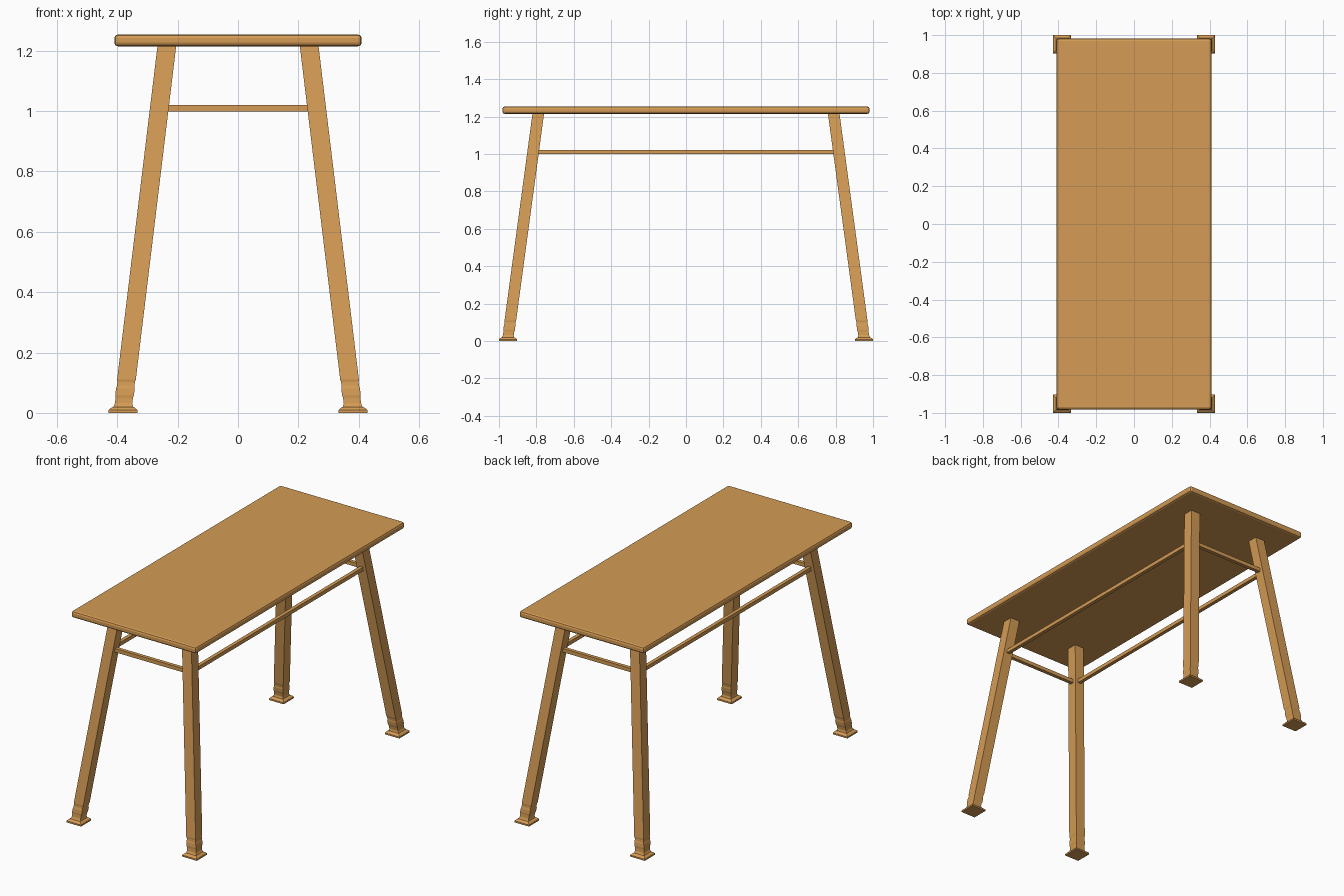
import bpy, bmesh

if "Cube" in bpy.data.objects:
    bpy.data.objects.remove(bpy.data.objects["Cube"])

wood = bpy.data.materials.new("warm wood")
wood.diffuse_color = (0.66, 0.33, 0.09, 1)
wood.use_nodes = True
wood.node_tree.nodes["Principled BSDF"].inputs["Base Color"].default_value = wood.diffuse_color

def finish(name, bm):
    bmesh.ops.recalc_face_normals(bm, faces=bm.faces)
    me = bpy.data.meshes.new(name)
    bm.to_mesh(me)
    bm.free()
    me.materials.append(wood)
    ob = bpy.data.objects.new(name, me)
    bpy.context.collection.objects.link(ob)
    return ob

def box(name, lo, hi):
    bm = bmesh.new()
    bmesh.ops.create_cube(bm, size=1)
    for v in bm.verts:
        for i in range(3):
            v.co[i] = hi[i] if v.co[i] > 0 else lo[i]
    return finish(name, bm)

# Tabletop with a softened edge
top = box("tabletop", (-0.41, -0.982, 1.215), (0.41, 0.982, 1.254))
bev = top.modifiers.new("edge", "BEVEL")
bev.width = 0.012
bev.segments = 2

# Splayed leg axis at a given height
def axis(z):
    return 0.383 - 0.121 * z, 0.954 - 0.135 * z

# Leg: square sections (height, half width) with a turned ankle and flared foot
sections = [(0, 0.048), (0.009, 0.048), (0.016, 0.041), (0.02, 0.033),
            (0.032, 0.0285), (0.05, 0.029), (0.06, 0.031), (0.08, 0.031),
            (0.09, 0.029), (0.102, 0.029), (0.11, 0.031), (1.22, 0.031)]

def leg(name, sx, sy):
    bm = bmesh.new()
    rings = []
    for z, h in sections:
        cx, cy = axis(max(z, 0.02))
        rings.append([bm.verts.new((sx * cx + a * h, sy * cy + b * h, z))
                      for a, b in ((-1, -1), (1, -1), (1, 1), (-1, 1))])
    for r, s in zip(rings, rings[1:]):
        for i in range(4):
            j = (i + 1) % 4
            bm.faces.new((r[i], r[j], s[j], s[i]))
    bm.faces.new(rings[0])
    bm.faces.new(rings[-1])
    finish(name, bm)

for sy, fb in ((-1, "front"), (1, "back")):
    for sx, lr in ((-1, "left"), (1, "right")):
        leg(f"{fb}_{lr}_leg", sx, sy)

# Stretchers joining the legs just below the top
lx, ly = axis(1.01)
r = 0.011
for s, n in ((-1, "front"), (1, "back")):
    box(n + "_stretcher", (-lx + 0.01, s * ly - r, 1.01 - r), (lx - 0.01, s * ly + r, 1.01 + r))
for s, n in ((-1, "left"), (1, "right")):
    box(n + "_stretcher", (s * lx - r, -ly + 0.01, 1.01 - r), (s * lx + r, ly - 0.01, 1.01 + r))
